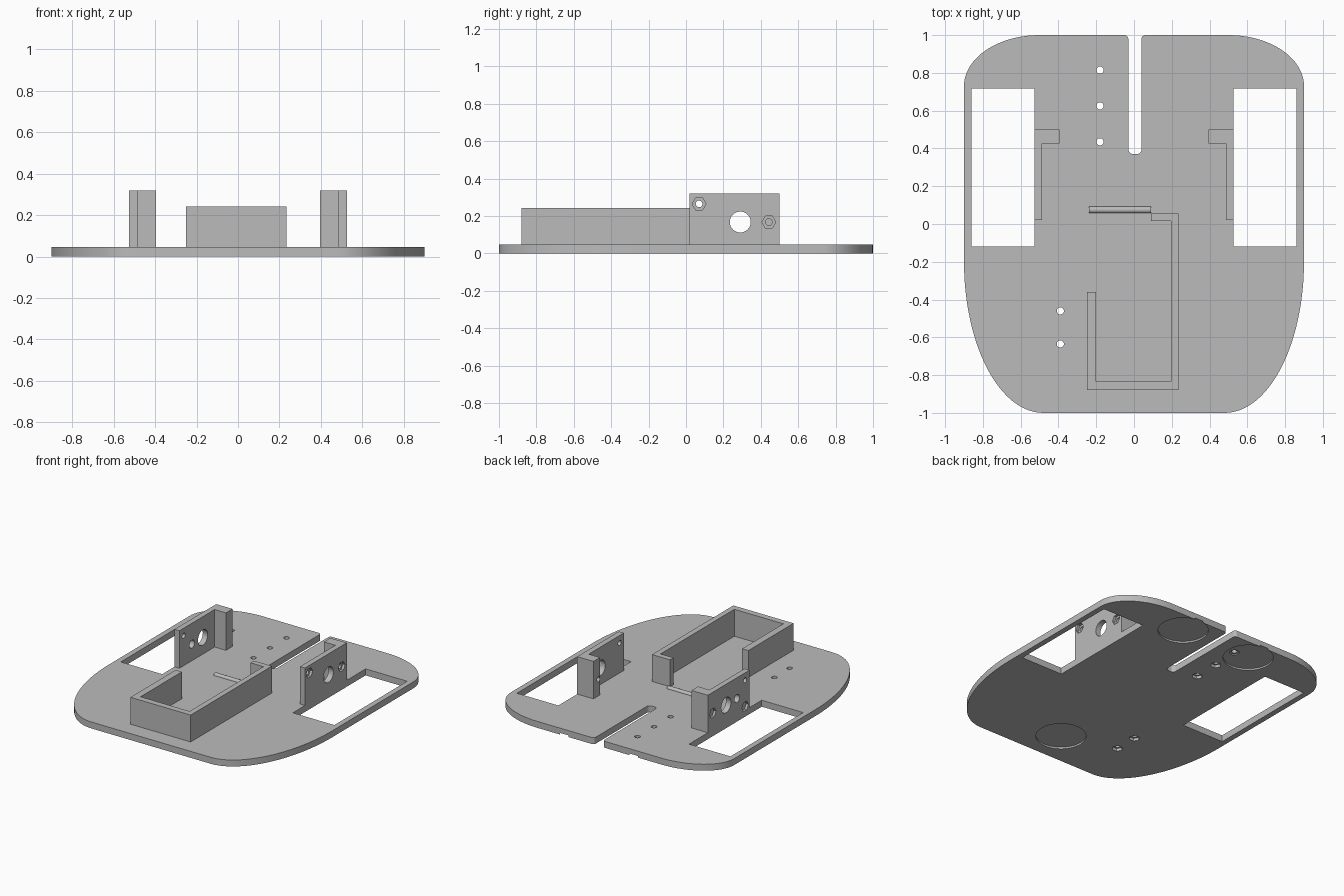
import bpy, bmesh
from math import radians, cos, sin, pi
from mathutils import Matrix, Vector

cube = bpy.data.objects.get("Cube")
if cube:
    bpy.data.objects.remove(cube, do_unlink=True)

TOP = 0.047          # upper face of the base plate
grey = bpy.data.materials.new("plastic grey")
grey.use_nodes = True
COLOUR = (0.5, 0.5, 0.5, 1)
grey.diffuse_color = COLOUR
grey.node_tree.nodes["Principled BSDF"].inputs["Base Color"].default_value = COLOUR


def arc(cx, cy, rx, ry, start, end, steps=16):
    angles = [radians(start + (end - start) * i / steps) for i in range(steps + 1)]
    return [(cx + rx * cos(a), cy + ry * sin(a)) for a in angles]


def rect(x0, x1, y0, y1):
    return [(x0, y0), (x1, y0), (x1, y1), (x0, y1)]


def prism(name, outline, z0, z1, matrix=None):
    """Extrude a flat outline from z0 to z1, then place it."""
    bm = bmesh.new()
    face = bm.faces.new([bm.verts.new((x, y, z0)) for x, y in outline])
    new = bmesh.ops.extrude_face_region(bm, geom=[face])["geom"]
    bmesh.ops.translate(bm, vec=(0, 0, z1 - z0),
                        verts=[v for v in new if isinstance(v, bmesh.types.BMVert)])
    if matrix:
        bm.transform(matrix)
    bmesh.ops.recalc_face_normals(bm, faces=bm.faces)
    mesh = bpy.data.meshes.new(name)
    bm.to_mesh(mesh)
    bm.free()
    mesh.materials.append(grey)
    obj = bpy.data.objects.new(name, mesh)
    bpy.context.collection.objects.link(obj)
    return obj


def activate(obj):
    bpy.ops.object.select_all(action='DESELECT')
    obj.select_set(True)
    bpy.context.view_layer.objects.active = obj


def cut(target, cutter):
    mod = target.modifiers.new("cut", 'BOOLEAN')
    mod.operation = 'DIFFERENCE'
    mod.solver = 'EXACT'
    mod.object = cutter
    activate(target)
    bpy.ops.object.modifier_apply(modifier=mod.name)
    bpy.data.objects.remove(cutter, do_unlink=True)


def drill(target, u, v, radius, lo, hi, sides=24, along_x=False):
    """Cut a round or hexagonal hole along z at (x, y), or along x at (y, z)."""
    ring = arc(u, v, radius, radius, 0, 360, sides)[:-1]
    # cyclic axis swap sends profile (u, v, w) to (w, u, v)
    swap = Matrix(((0, 0, 1, 0), (1, 0, 0, 0), (0, 1, 0, 0), (0, 0, 0, 1)))
    cut(target, prism("cutter", ring, lo, hi, swap if along_x else None))


def finish(obj):
    activate(obj)
    bpy.ops.object.shade_smooth_by_angle(angle=radians(28))


# Base plate outline, with the open slot in the back edge
outline = (arc(0.48, -0.2, 0.42, 0.8, -90, 0, 24)
           + arc(0.5, 0.73, 0.4, 0.27, 0, 90, 20)
           + arc(0.06, 0.98, 0.02, 0.02, 90, 180, 5)
           + arc(0.015, 0.395, 0.025, 0.025, 0, -90, 5)
           + arc(-0.005, 0.395, 0.025, 0.025, -90, -180, 5)
           + arc(-0.05, 0.98, 0.02, 0.02, 0, 90, 5)
           + arc(-0.5, 0.73, 0.4, 0.27, 90, 180, 20)
           + arc(-0.48, -0.2, 0.42, 0.8, 180, 270, 24))
plate = prism("base_plate", outline, 0, TOP)

# Wheel openings
for side in (-1, 1):
    x0, x1 = sorted((side * 0.526, side * 0.86))
    cut(plate, prism("cutter", rect(x0, x1, -0.12, 0.717), -0.1, 0.1))

# Shallow round recesses underneath
for x, y in ((0, -0.75), (-0.28, 0.838), (0.28, 0.838)):
    drill(plate, x, y, 0.166, -0.1, 0.012, 48)

# Screw holes with hexagonal nut pockets underneath
for x, y in ((-0.18, 0.815), (-0.18, 0.625), (-0.18, 0.435), (-0.39, -0.46), (-0.39, -0.635)):
    drill(plate, x, y, 0.019, -0.1, 0.1)
    drill(plate, x, y, 0.036, -0.1, 0.02, 6)

# Motor brackets, one beside each wheel opening
NUTS = ((0.07, 0.265), (0.07, 0.075), (0.443, 0.168))
for side, name in ((1, "left_motor_bracket"), (-1, "right_motor_bracket")):
    shape = [(0.526, 0.02), (0.526, 0.5), (0.395, 0.5), (0.395, 0.425),
             (0.486, 0.425), (0.486, 0.02)]
    bracket = prism(name, [(side * x, y) for x, y in shape], TOP, 0.32)
    inner, outer = sorted((side * 0.3, side * 0.6))
    for y, z, r in ((0.29, 0.168, 0.056), (0.165, 0.168, 0.029)):
        drill(bracket, y, z, r, inner, outer, 32, True)
    p0, p1 = sorted((side * 0.508, side * 0.6))
    for y, z in NUTS:
        drill(bracket, y, z, 0.018, inner, outer, 20, True)
        drill(bracket, y, z, 0.037, p0, p1, 6, True)
    # the lowest nut pocket dips into the plate edge
    drill(plate, NUTS[1][0], NUTS[1][1], 0.037, p0, p1, 6, True)
    finish(bracket)
finish(plate)

# Battery holder: a wall wrapping round three sides, with a return at the back
wall = [(-0.25, -0.88), (0.235, -0.88), (0.235, 0.055), (0.09, 0.055), (0.09, 0.015),
        (0.195, 0.015), (0.195, -0.835), (-0.2, -0.835), (-0.2, -0.36), (-0.25, -0.36)]
holder = prism("battery_holder", wall, TOP, 0.243)
drill(holder, -0.535, 0.168, 0.018, -0.4, 0.4, 20, True)
drill(holder, -0.535, 0.168, 0.037, -0.224, 0.215, 6, True)
finish(holder)

# Low rounded ridge that stops the battery sliding out
swap = Matrix(((0, 0, 1, 0), (1, 0, 0, 0), (0, 1, 0, 0), (0, 0, 0, 1)))
ridge = prism("battery_stop", arc(0.075, TOP, 0.017, 0.015, 0, 180, 10), -0.237, 0.09, swap)
finish(ridge)
